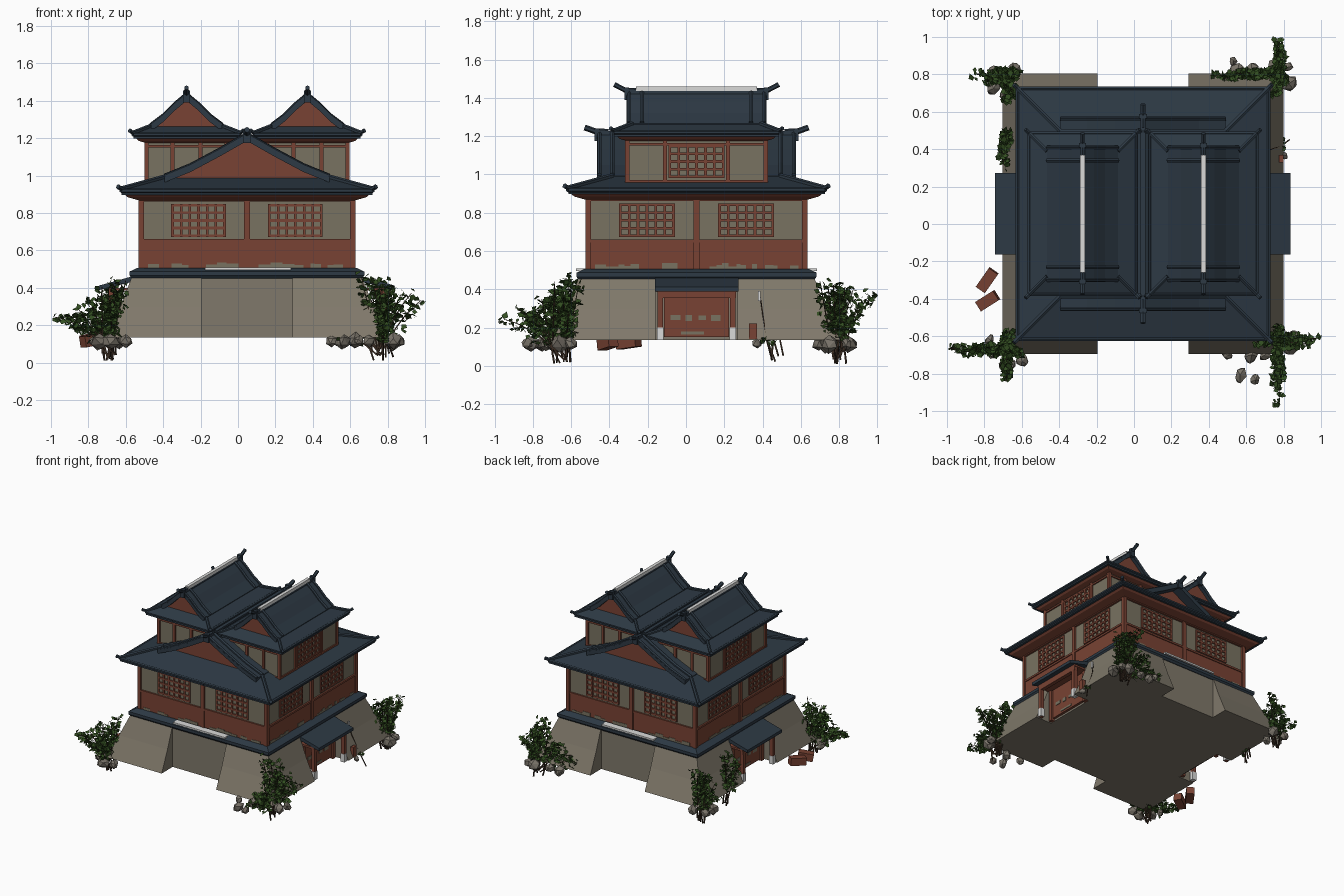
import bpy, bmesh, math, random
from mathutils import Vector, Matrix

if "Cube" in bpy.data.objects:
    bpy.data.objects.remove(bpy.data.objects["Cube"])

random.seed(4)
CX, CY = 0.048, 0.055
COLOURS = {
    "slate_tile": (0.026, 0.041, 0.058), "red_wood": (0.19, 0.055, 0.033),
    "plaster": (0.19, 0.17, 0.12), "wall_stone": (0.215, 0.19, 0.145),
    "loose_rock": (0.19, 0.17, 0.14), "ivy_green": (0.032, 0.075, 0.015),
    "bark": (0.04, 0.024, 0.015), "white_trim": (0.7, 0.7, 0.69),
}
MATS = {}
for n, c in COLOURS.items():
    MATS[n] = bpy.data.materials.new(n)
    MATS[n].diffuse_color = (*c, 1)

PARTS = {}  # (name, material) -> bmesh


def part(name, mat):
    return PARTS.setdefault((name, mat), bmesh.new())


def skin(bm, rings):
    """Join equal-length rings of points into a capped solid."""
    vs = [[bm.verts.new(p) for p in r] for r in rings]
    n = len(vs[0])
    for a, b in zip(vs, vs[1:]):
        for i in range(n):
            bm.faces.new((a[i], a[(i + 1) % n], b[(i + 1) % n], b[i]))
    bm.faces.new(vs[0][::-1])
    bm.faces.new(vs[-1])


def loft(bm, *levels):
    """Stack of rectangles (x0, x1, y0, y1, z)."""
    skin(bm, [[(a, c, z), (b, c, z), (b, d, z), (a, d, z)] for a, b, c, d, z in levels])


def box(bm, x0, x1, y0, y1, z0, z1):
    loft(bm, (x0, x1, y0, y1, z0), (x0, x1, y0, y1, z1))


def block(bm, cx, cy, levels):
    """Centred rectangles (half x, half y, z)."""
    loft(bm, *[(cx - a, cx + a, cy - b, cy + b, z) for a, b, z in levels])


def prism(bm, pts, y0, y1):
    skin(bm, [[(x, y, z) for x, z in pts] for y in (y0, y1)])


def tube(bm, pts, r, sides=6, taper=1.0):
    pts = [Vector(p) for p in pts]
    rings = []
    for i, p in enumerate(pts):
        t = (pts[min(i + 1, len(pts) - 1)] - pts[max(i - 1, 0)]).normalized()
        s = t.cross(Vector((0, 0, 1)))
        s = s.normalized() if s.length > 1e-3 else Vector((1, 0, 0))
        u = s.cross(t)
        k = r * (1 + (taper - 1) * i / (len(pts) - 1))
        rings.append([p + k * (s * math.cos(a) + u * math.sin(a))
                      for a in [(j + .5) * 2 * math.pi / sides for j in range(sides)]])
    skin(bm, rings)


def side_box(bm, k, cx, cy, half, u0, u1, d0, d1, z0, z1):
    """Box on side k (0 front, 1 right, 2 back, 3 left); half = wall offset, d outward."""
    R = Matrix.Rotation(k * math.pi / 2, 3, 'Z')
    a, b = R @ Vector((u0, -half - d0, 0)), R @ Vector((u1, -half - d1, 0))
    xs, ys = sorted((a.x, b.x)), sorted((a.y, b.y))
    box(bm, cx + xs[0], cx + xs[1], cy + ys[0], cy + ys[1], z0, z1)


def lattice(k, cx, cy, half, u0, u1, z0, z1):
    bm = part("window_lattice", "red_wood")
    for i in range(7):
        u = u0 + (u1 - u0 - .014) * i / 6
        side_box(bm, k, cx, cy, half, u, u + .014, 0, .009, z0, z1)
    for i in range(5):
        z = z0 + (z1 - z0 - .014) * i / 4
        side_box(bm, k, cx, cy, half, u0, u1, 0, .008, z, z + .014)


# Stone base: core plus four battered corner bastions, leaving recesses between
st = part("stone_base", "wall_stone")
block(st, CX, CY, [(.61, .61, .135), (.61, .61, .47)])
for sx in (-1, 1):
    for sy in (-1, 1):
        lv = []
        for h, z in ((.75, .135), (.676, .3), (.613, .465)):
            xs = sorted((CX + sx * .243, CX + sx * h))
            ys = sorted((CY + sy * .215, CY + sy * h))
            lv.append((*xs, *ys, z))
        loft(st, *lv)
block(part("base_coping", "slate_tile"), CX, CY,
      [(.615, .615, .45), (.627, .627, .465), (.627, .627, .487), (.585, .585, .507)])
for k in (0, 2):
    side_box(part("coping_strip", "white_trim"), k, CX, CY, .58, -.225, .235, 0, .05, .495, .508)

# Lower storey, same on all four sides
H = .565
block(part("lower_walls", "plaster"), CX, CY, [(H, H, .5), (H, H, .89)])
wood, worn = part("lower_timber", "red_wood"), part("worn_patches", "plaster")
for k in range(4):
    def plank(u0, u1, d, z0, z1, bm=wood):
        side_box(bm, k, CX, CY, H, u0, u1, 0, d, z0, z1)
    plank(-H, H, .006, .505, .65)
    plank(-H - .01, H + .01, .013, .645, .66)
    plank(-H - .014, H + .014, .015, .86, .89)
    plank(-.016, .016, .014, .505, .88)
    for s in (-1, 1):
        plank(*sorted((s * (H - .014), s * (H + .014))), .014, .505, .88)
        lattice(k, CX, CY, H, *sorted((s * .113, s * .405)), .672, .848)
    u = -.53
    while u < .5:
        w = random.uniform(.02, .07)
        if random.random() < .8 and not -.09 < u < .02:
            plank(u, u + w, .009, .506, .515 + random.uniform(.004, .022), worn)
        u += w


# Hip-and-gable roof; profile lists (offset from ridge, height) from ridge to eave
def roof(tag, cx, cy, profile, ey, verge, rib, ridge_end, tip, r):
    slate, red = part(tag + "_roof", "slate_tile"), part(tag + "_gable", "red_wood")
    (g, zg), (e, ze) = profile[-2:]
    gy, zr = ey - (e - g), profile[0][1]
    block(slate, cx, cy, [(e, ey, ze - .028), (e, ey, ze), (g, gy, zg), (g * .8, gy, zg + .002)])
    block(part(tag + "_soffit", "red_wood"), cx, cy,
          [(e - .1, ey - .1, ze - .06), (e - .03, ey - .03, ze - .04), (e - .015, ey - .015, ze - .026)])
    # gable slab and triangle
    gp = profile[:-1]
    top = [(cx - x, z + .005) for x, z in gp[::-1]] + [(cx + x, z + .005) for x, z in gp[1:]]
    low = [(x, z - .03) for x, z in top]
    prism(slate, top + low[::-1], cy - verge, cy + verge)
    prism(red, low, cy - gy - .002, cy + gy + .002)
    # ridge with upturned ends
    box(slate, cx - r, cx + r, cy - verge, cy + verge, zr - .01, zr + .016)
    trim = part(tag + "_roof_ridges", "slate_tile")
    for sy in (-1, 1):
        tube(trim, [(cx, cy + sy * (verge - .06), zr + .012),
                    (cx, cy + sy * (verge + .01), zr + .016),
                    (cx, cy + sy * ridge_end, zr + tip)], r * 1.1)
        box(trim, cx - r * 1.5, cx + r * 1.5, cy + sy * verge - .012, cy + sy * verge + .012,
            zr - .035, zr + .03)
        for sx in (-1, 1):
            for y, rr in ((rib, r), (verge - .012, r * .85)):
                tube(trim, [(cx + sx * x, cy + sy * y, z + .008) for x, z in gp], rr)
            # hip ridges with raised tips
            tube(trim, [(cx + sx * g, cy + sy * gy, zg + .004), (cx + sx * e, cy + sy * ey, ze + .004),
                        (cx + sx * (e + .02), cy + sy * (ey + .02), ze + .016)], r)
    # eave roll
    for s in (-1, 1):
        tube(trim, [(cx - e, cy + s * ey, ze - .006), (cx + e, cy + s * ey, ze - .006)], r * .9)
        tube(trim, [(cx + s * e, cy - ey, ze - .006), (cx + s * e, cy + ey, ze - .006)], r * .9)


roof("main", CX, CY, [(0, 1.21), (.15, 1.125), (.3, 1.045), (.44, .988), (.67, .925)],
     .67, .52, .44, .585, .035, .014)

# Two upper towers with parallel roofs
for cx, out in ((-.275, 3), (.371, 1)):
    hx, hy = .215, .362
    block(part("upper_walls", "plaster"), cx, CY, [(hx, hy, .93), (hx, hy, 1.2)])
    wood = part("upper_timber", "red_wood")
    for k in range(4):
        half, span, inner = (hy, hx, .075) if k % 2 == 0 else (hx, hy, .165)
        for u in (-span, -inner, inner, span):
            side_box(wood, k, cx, CY, half, u - .011, u + .011, 0, .011, .94, 1.2)
        for z0, z1 in ((.955, .972), (1.15, 1.163), (1.183, 1.205)):
            side_box(wood, k, cx, CY, half, -span - .01, span + .01, 0, .01, z0, z1)
        if k == out:
            lattice(k, cx, CY, half, -.147, .147, .98, 1.155)
    roof("upper", cx, CY, [(0, 1.425), (.06, 1.375), (.12, 1.315), (.19, 1.262), (.285, 1.225)],
         .43, .365, .285, .43, .045, .012)
    box(part("ridge_cap", "white_trim"), cx - .013, cx + .013, CY - .315, CY + .315, 1.435, 1.458)

# Gates in the left and right recesses
for k in (1, 3):
    def gate(name, mat, *a):
        side_box(part(name, mat), k, CX, CY, .61, *a)
    gate("gate_door", "red_wood", -.17, .17, 0, .02, .15, .39)
    gate("gate_lintel", "red_wood", -.205, .205, .1, .13, .355, .385)
    gate("gate_lintel", "red_wood", -.21, .21, 0, .13, .385, .4)
    for s in (-1, 1):
        u0, u1 = sorted((s * .175, s * .203))
        gate("gate_post", "red_wood", u0, u1, .1, .13, .135, .39)
        gate("gate_post", "red_wood", u0, u1, 0, .03, .135, .39)
        gate("gate_post_foot", "white_trim", u0 - .003, u1 + .003, .097, .133, .135, .2)
    for u, z, w, h in ((-.11, .24, .05, .025), (-.04, .235, .035, .03), (.03, .24, .04, .022),
                       (.1, .235, .05, .03), (-.02, .165, .12, .015)):
        gate("door_wear", "plaster", u - w / 2, u + w / 2, .02, .024, z, z + h)
    s = 1 if k == 1 else -1
    prism(part("gate_roof", "slate_tile"),
          [(CX + s * d, z) for d, z in ((.6, .465), (.79, .412), (.79, .388), (.6, .435))],
          CY - .218, CY + .218)

# Ivy: thin fans of stems and leaves (x, y, dx, dy, reach, inward lean, outer height, stems)
FANS = [(-.69, -.675, -1, 0, .29, .09, .25, 7), (-.67, -.64, 0, -1, .2, .06, .28, 6),
        (.78, -.625, 1, 0, .2, .12, .35, 7), (.775, -.66, 0, -1, .29, .1, .24, 7),
        (-.68, .79, -1, 0, .16, .06, .28, 5), (-.675, .79, 0, -1, .12, -.02, .3, 4),
        (-.685, .48, 0, -1, .16, 0, .27, 4), (.75, .79, -1, 0, .33, .04, .2, 7),
        (.775, .8, 0, 1, .16, .1, .34, 7)]
stem, leaf = part("ivy_stems", "bark"), part("ivy_leaves", "ivy_green")


def add_leaf(p, size):
    R = Matrix.Rotation(random.uniform(0, 6.28), 3, 'Z') @ Matrix.Rotation(random.uniform(.3, 1.3), 3, 'X') \
        @ Matrix.Rotation(random.uniform(0, 6.28), 3, 'Z')
    leaf.faces.new([leaf.verts.new(p + R @ Vector(q) * size) for q in
                    ((0, -.5, 0), (.45, -.1, .08), (0, .6, 0), (-.45, -.1, .08))])


for x, y, dx, dy, reach, lean, zo, n in FANS:
    d, side = Vector((dx, dy, 0)), Vector((-dy, dx, 0))
    for i in range(n):
        f = i / (n - 1)
        p0 = Vector((x, y, random.uniform(.01, .06))) + d * random.uniform(-.04, .04)
        p2 = Vector((x, y, .44 + (zo - .44) * f + random.uniform(-.03, .03)))
        p2 += d * (-lean + (reach + lean) * f) + side * random.uniform(-.03, .03)
        p1 = (p0 + p2) / 2 + Vector((0, 0, .07 * f))
        path = [p0 * (1 - t) ** 2 + p1 * 2 * t * (1 - t) + p2 * t * t for t in [j / 5 for j in range(6)]]
        tube(stem, path, .006, 4, .4)
        for _ in range(42):
            t = random.uniform(.3, 1.02)
            p = p0 * (1 - t) ** 2 + p1 * 2 * t * (1 - t) + p2 * t * t
            p += d * random.uniform(-.03, .03) + side * random.uniform(-.025, .025)
            p.z = max(.1, p.z + random.uniform(-.04, .025))
            add_leaf(p, random.uniform(.025, .042))

# Thin creeper beside the right gate
tube(stem, [(.83, .45, .03), (.79, .42, .14), (.735, .4, .28), (.71, .385, .38)], .005, 4, .5)
for _ in range(8):
    add_leaf(Vector((.8, .43 + random.uniform(-.03, .03), random.uniform(.1, .15))), .03)
box(part("fallen_shard", "red_wood"), .775, .8, .33, .37, .14, .22)
box(part("pale_shard", "white_trim"), .715, .725, .375, .39, .34, .39)

# Loose rocks round the corners: x, y, radius
rock = part("loose_rocks", "loose_rock")
for x, y, r in ((.57, -.81, .04), (.65, -.83, .03), (.63, -.7, .045), (.7, -.7, .035), (.5, -.7, .03),
                (.83, -.66, .045), (.86, -.6, .035), (.76, .85, .045), (.83, .75, .05), (.82, .84, .035),
                (.55, .83, .04), (.63, .83, .035), (.53, .87, .025), (-.6, -.73, .04), (-.68, -.75, .045),
                (-.74, -.68, .045), (-.77, -.62, .03), (-.75, .73, .045), (-.69, .69, .035),
                (-.75, .82, .035), (-.64, .82, .04), (.8, .37, .025)):
    M = Matrix.Translation((x, y, .115)) @ Matrix.Rotation(random.uniform(0, 3), 4, 'Z') \
        @ Matrix.Diagonal((r * 1.1, r * .85, r, 1))
    for v in bmesh.ops.create_icosphere(rock, subdivisions=1, radius=1, matrix=M)["verts"]:
        v.co += Vector([random.uniform(-.16, .16) * r for _ in range(3)])

# Fallen timbers by the left gate
log = part("fallen_timbers", "red_wood")
tube(log, [(-.82, -.35, .115), (-.75, -.25, .13)], .042, 4)
tube(log, [(-.83, -.44, .11), (-.735, -.38, .13)], .042, 4)

# Turn the collected geometry into objects
for (name, mat), bm in PARTS.items():
    bmesh.ops.recalc_face_normals(bm, faces=bm.faces)
    me = bpy.data.meshes.new(name)
    bm.to_mesh(me)
    bm.free()
    me.materials.append(MATS[mat])
    bpy.context.collection.objects.link(bpy.data.objects.new(name, me))

for m in bpy.data.materials:
    if m.users and not m.is_grease_pencil:
        m.use_nodes = True
        m.node_tree.nodes["Principled BSDF"].inputs["Base Color"].default_value = m.diffuse_color
